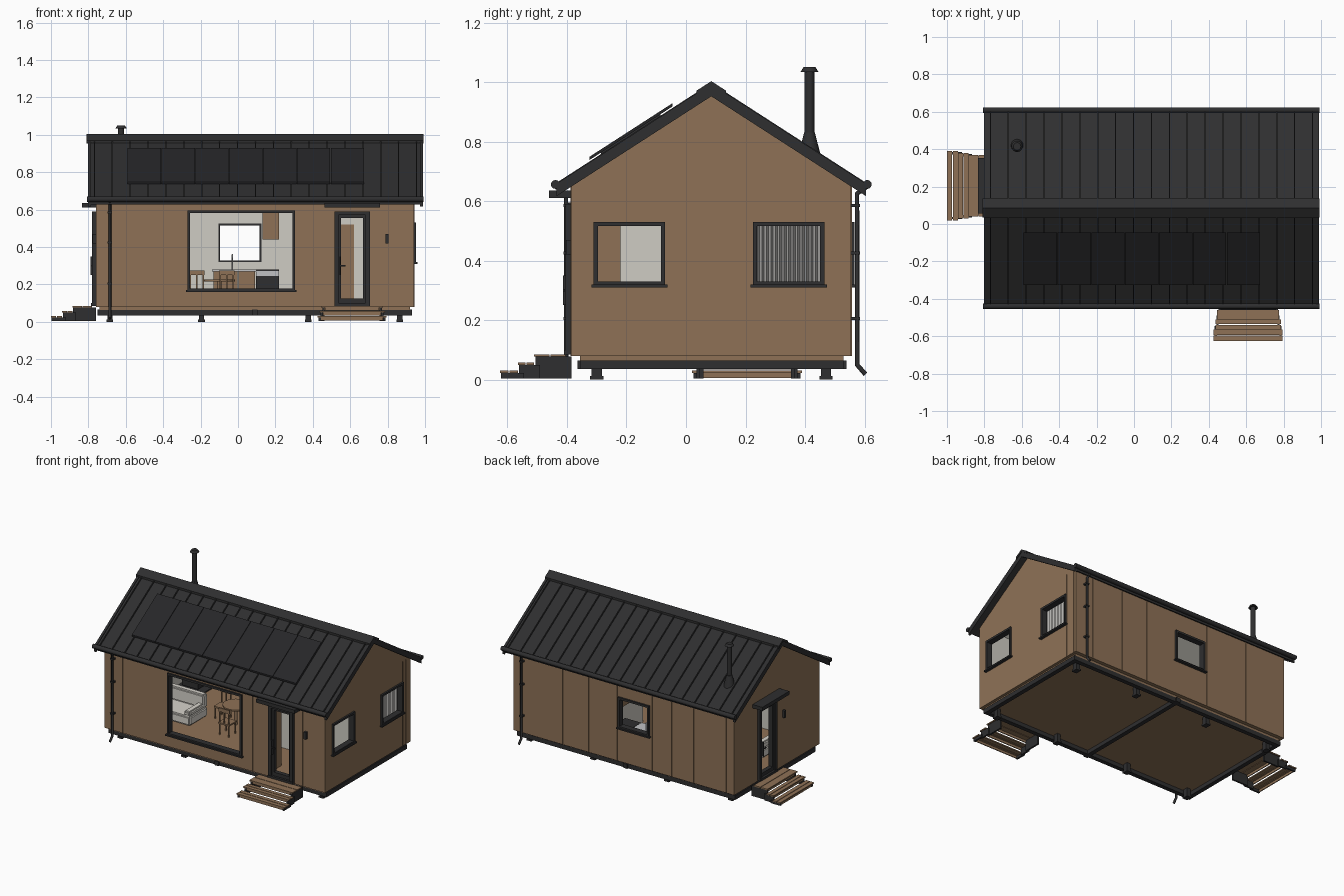
import bpy, bmesh, math
from mathutils import Vector, Matrix

if "Cube" in bpy.data.objects:
    bpy.data.objects.remove(bpy.data.objects["Cube"])


def material(name, r, g, b):
    m = bpy.data.materials.new(name)
    m.diffuse_color = [(c / 255) ** 2.2 for c in (r, g, b)] + [1]
    m.use_nodes = True
    m.node_tree.nodes["Principled BSDF"].inputs["Base Color"].default_value = m.diffuse_color
    return m


WOOD = material("timber", 141, 113, 87)
DARK = material("charcoal_metal", 50, 50, 51)
SOLAR = material("solar_black", 42, 42, 44)
PLASTER = material("plaster", 206, 203, 194)
CLOTH = material("curtain_grey", 178, 177, 174)
FABRIC = material("sofa_fabric", 214, 210, 202)
STEEL = material("steel", 190, 192, 194)
YC, X0, X1, YF, YB = 0.085, -0.76, 0.94, -0.385, 0.555


def finish(name, bm, mat):
    bmesh.ops.recalc_face_normals(bm, faces=bm.faces)
    me = bpy.data.meshes.new(name)
    bm.to_mesh(me)
    bm.free()
    me.materials.append(mat)
    ob = bpy.data.objects.new(name, me)
    bpy.context.collection.objects.link(ob)
    return ob


def boxes(name, items, mat, bevel=0):
    bm = bmesh.new()
    for a, b, c, d, e, f in items:
        m = Matrix.Translation(((a + b) / 2, (c + d) / 2, (e + f) / 2)) @ Matrix.Diagonal((abs(b - a), abs(d - c), abs(f - e), 1))
        bmesh.ops.create_cube(bm, size=1, matrix=m)
    if bevel:
        bmesh.ops.bevel(bm, geom=bm.edges[:], offset=bevel, segments=2, affect='EDGES')
    return finish(name, bm, mat)


def prisms(name, profile, spans, mat):
    """Extrude a y,z profile along x, once for each x span."""
    bm = bmesh.new()
    for a, b in spans:
        ends = [[bm.verts.new((x, y, z)) for y, z in profile] for x in (a, b)]
        bm.faces.new(ends[0])
        bm.faces.new(ends[1])
        n = len(profile)
        for i in range(n):
            j = (i + 1) % n
            bm.faces.new((ends[0][i], ends[0][j], ends[1][j], ends[1][i]))
    return finish(name, bm, mat)


def cone(name, p, q, r1, r2, mat, n=20):
    p, q = Vector(p), Vector(q)
    bm = bmesh.new()
    rot = (q - p).to_track_quat('Z', 'Y').to_matrix().to_4x4()
    bmesh.ops.create_cone(bm, cap_ends=True, segments=n, radius1=r1, radius2=r2, depth=(q - p).length,
                          matrix=Matrix.Translation((p + q) / 2) @ rot)
    for f in bm.faces:
        f.smooth = len(f.verts) == 4
    return finish(name, bm, mat)


def tube(name, pts, r, mat):
    cu = bpy.data.curves.new(name, 'CURVE')
    cu.dimensions, cu.bevel_depth, cu.bevel_resolution, cu.use_fill_caps = '3D', r, 2, True
    s = cu.splines.new('POLY')
    s.points.add(len(pts) - 1)
    for v, p in zip(s.points, pts):
        v.co = (*p, 1)
    cu.materials.append(mat)
    bpy.context.collection.objects.link(bpy.data.objects.new(name, cu))


def on(side, u0, u1, d0, d1, z0, z1):
    """Box on a wall: u runs along the wall, d is distance outward."""
    return {'front': (u0, u1, YF - d1, YF - d0, z0, z1), 'back': (u0, u1, YB + d0, YB + d1, z0, z1),
            'left': (X0 - d1, X0 - d0, u0, u1, z0, z1), 'right': (X1 + d0, X1 + d1, u0, u1, z0, z1)}[side]


# Openings: name, side, u range, z range
WINDOWS = [("picture_window", 'front', -0.27, 0.305, 0.165, 0.595), ("kitchen_window", 'back', -0.11, 0.13, 0.315, 0.53),
           ("hall_window", 'right', -0.31, -0.07, 0.315, 0.53), ("bedroom_window", 'right', 0.225, 0.465, 0.315, 0.53)]
DOORS = [("front_door", 'front', 0.61, 1), ("side_door", 'left', 0.205, -1)]

# Gabled wall shell with openings
walls = prisms("walls", [(YF, .08), (YB, .08), (YB, .66), (YC, .965), (YF, .66)], [(X0, X1)], WOOD)
inside = [(YF + .03, .05), (YB - .03, .05), (YB - .03, .65), (YC, .936), (YF + .03, .65)]
cutters = [prisms("cut_room", inside, [(X0 + .03, X1 - .03)], WOOD)]
for n, s, u0, u1, z0, z1 in WINDOWS:
    cutters.append(boxes("cut_" + n, [on(s, u0 + .005, u1 - .005, -.06, .05, z0 + .005, z1 - .005)], WOOD))
for n, s, u, k in DOORS:
    cutters.append(boxes("cut_" + n, [on(s, u - .09, u + .09, -.06, .05, .092, .585)], WOOD))
for c in cutters:
    c.hide_render = True
    m = walls.modifiers.new(c.name, 'BOOLEAN')
    m.operation, m.solver, m.object = 'DIFFERENCE', 'EXACT', c
bpy.context.view_layer.update()
me = bpy.data.meshes.new_from_object(walls.evaluated_get(bpy.context.evaluated_depsgraph_get()))
walls.modifiers.clear()
walls.data = me
for c in cutters:
    bpy.data.objects.remove(c)
me.materials.clear()
me.materials.append(WOOD)
me.materials.append(PLASTER)
for p in me.polygons:
    x, y, z = p.center
    p.material_index = int(X0 + .029 < x < X1 - .029 and YF + .029 < y < YB - .029 and z > .081)

# Cladding battens
b = [on('front', x, x + .004, 0, .003, .08, .65) for x in (-.62, -.53, -.36, -.277, .312, .38, .47, .765, .84, .91)]
b += [on('back', x, x + .004, 0, .003, .08, .65) for x in (-.7, -.66, -.45, -.28, -.13, .14, .36, .56, .8)]
b += [on('right', y, y + .004, 0, .003, .08, .67) for y in (.465, .5, .53)]
boxes("cladding_battens", b, WOOD)

# Windows: frame, proud trim and sill
for n, s, u0, u1, z0, z1 in WINDOWS:
    w = .014
    boxes(n + "_frame", [on(s, u0, u0 + w, -.03, .012, z0, z1), on(s, u1 - w, u1, -.03, .012, z0, z1),
                         on(s, u0, u1, -.03, .012, z1 - w, z1), on(s, u0, u1, -.03, .012, z0, z0 + w),
                         on(s, u0 - .008, u1 + .008, 0, .02, z0 - .005, z0 + .004)], DARK)

# Doors with canopy, handle, wall lamp and steps
for n, s, u, k in DOORS:
    boxes(n + "_frame", [on(s, u - .095, u - .072, -.03, .02, .09, .59), on(s, u + .072, u + .095, -.03, .02, .09, .59),
                         on(s, u - .095, u + .095, -.03, .02, .57, .59), on(s, u - .095, u + .095, -.03, .025, .085, .1)], DARK)
    boxes(n + "_leaf", [on(s, u - .074, u - .058, -.02, .01, .1, .57), on(s, u + .058, u + .074, -.02, .01, .1, .57),
                        on(s, u - .06, u + .06, -.02, .01, .555, .57), on(s, u - .06, u + .06, -.02, .01, .1, .125)], DARK)
    boxes(n + "_handle", [on(s, u - k * .068, u - k * .062, .01, .028, .25, .35),
                          on(s, u - k * .068, u - k * .035, .022, .028, .296, .304)], DARK)
    boxes(n + "_canopy", [on(s, u - .148, u + .148, 0, .075, .61, .635)], DARK)
    boxes(n + "_lamp", [on(s, u + k * .178, u + k * .194, 0, .018, .42, .47)], DARK)
    planks, sides = [], []
    for d0, d1, z, h in ((0.02, .125, .085, .165), (.125, .18, .058, .175), (.18, .24, .03, .185)):
        mid = (d0 + d1) / 2
        planks += [on(s, u - h, u + h, d0, mid - .002, z - .008, z), on(s, u - h, u + h, mid + .002, d1, z - .008, z),
                   on(s, u - h + .02, u + h - .02, d1 - .012, d1 - .006, z - .024, z - .008)]
        sides += [on(s, u + e * (h - .012) - .006, u + e * (h - .012) + .006, d0 - .02, d1 - .004, .004, z - .008) for e in (-1, 1)]
    boxes(n + "_step_treads", planks, WOOD)
    boxes(n + "_step_sides", sides, DARK)

# Floor and trailer-style chassis
boxes("floor", [(X0 + .02, X1 - .02, YF + .028, YB - .026, .062, .088)], WOOD)
boxes("chassis", [(-.75, .93, -.355, -.325, .035, .065), (-.75, .93, .5, .53, .035, .065),
                  (-.75, -.72, -.355, .53, .035, .065), (.9, .93, -.355, .53, .035, .065),
                  (.075, .105, -.365, .54, .035, .065)], DARK)
feet = []
for x in (-.685, -.195, .375, .865):
    for y in (-.3, .47):
        feet += [(x - .014, x + .014, y - .017, y + .017, .004, .07), (x - .018, x + .018, y - .022, y + .022, 0, .012)]
boxes("feet", feet, DARK)


# Roof: chevron sheet, seams, ridge, barge boards and gutters
def top(d):
    return .988 - .645 * d


def chevron(d, up, down):
    return [(YC - d, top(d) + up), (YC, top(0) + up), (YC + d, top(d) + up),
            (YC + d, top(d) - down), (YC, top(0) - down), (YC - d, top(d) - down)]


prisms("roof", chevron(.515, 0, .028), [(-.79, .975)], DARK)
prisms("barge_boards", chevron(.52, .006, .036), [(-.803, -.787), (.972, .988)], DARK)
prisms("ridge_cap", chevron(.05, .015, .002), [(-.81, .992)], DARK)
prisms("roof_seams", chevron(.515, .009, .002), [(x - .003, x + .003) for x in (-.768 + .0957 * i for i in range(19))], DARK)
for n, e in (("front", -1), ("back", 1)):
    y = YC + e * .524
    cone(n + "_gutter", (-.808, y, .656), (.992, y, .656), .015, .015, DARK, 12)
    x, wy = (-.685, YF - .018) if e < 0 else (.865, YB + .02)
    tube(n + "_downpipe", [(x, y, .65), (x, wy, .625), (x, wy, .05), (x, wy + e * .028, .018)], .008, DARK)
    boxes(n + "_pipe_clips", [(x - .012, x + .012, wy - e * .02, wy + e * .009, z, z + .01) for z in (.2, .42, .58)], DARK)

# Solar panels floating above the front slope
d0, d1 = .13, .41
panel = [(YC - d0, top(d0) + .014), (YC - d0, top(d0) + .025), (YC - d1, top(d1) + .025), (YC - d1, top(d1) + .014)]
prisms("solar_panels", panel, [(-.59 + .181 * i, -.59 + .181 * i + .178) for i in range(7)], SOLAR)
rail = [(YC - .17, top(.17)), (YC - .17, top(.17) + .015), (YC - .37, top(.37) + .015), (YC - .37, top(.37))]
prisms("solar_rails", rail, [(-.5 + .2 * i, -.49 + .2 * i) for i in range(6)], DARK)

# Chimney and wood stove
CX, CY = -.625, .415
cone("chimney_base", (CX, CY, .745), (CX, CY, .83), .04, .018, DARK)
cone("chimney_pipe", (CX, CY, .25), (CX, CY, 1.04), .016, .016, DARK)
cone("chimney_cap", (CX, CY, 1.034), (CX, CY, 1.05), .03, .02, DARK)
boxes("wood_stove", [(CX - .06, CX + .06, CY - .05, CY + .05, .11, .26), (CX - .1, CX + .1, CY - .1, CY + .1, .088, .096)], DARK)

# Interior partitions, doors and wardrobe
boxes("partitions", [(.33, .345, 0, .525, .088, .65), (.33, .91, 0, .015, .088, .65)], PLASTER)
boxes("inner_door", [(.535, .62, -.008, 0, .09, .52)], WOOD)
boxes("wardrobe", [(.35, .49, YF + .03, -.22, .088, .58)], WOOD)

# Pleated bedroom curtain
bm = bmesh.new()
row = [(bm.verts.new((.9 + .006 * (-1) ** i, .21 + .0075 * i, .29)), bm.verts.new((.9 + .006 * (-1) ** i, .21 + .0075 * i, .55)))
       for i in range(37)]
for p, q in zip(row, row[1:]):
    bm.faces.new((p[0], q[0], q[1], p[1]))
finish("curtain", bm, CLOTH)

# Kitchen along the back wall
boxes("kitchen_cabinets", [(-.13, -.002, .36, .525, .1, .268), (.002, .09, .36, .525, .1, .268), (.13, .22, .43, .525, .44, .6)], WOOD)
boxes("counter", [(-.14, .095, .35, .525, .268, .28)], STEEL)
boxes("oven", [(.097, .22, .355, .525, .09, .245), (.097, .22, .355, .525, .272, .28)], DARK)
boxes("oven_panel", [(.097, .22, .35, .52, .245, .272)], STEEL)
tube("tap", [(-.03, .48, .28), (-.03, .48, .36), (-.03, .44, .36), (-.03, .44, .34)], .004, STEEL)

# Sofa
boxes("sofa", [(-.62, -.3, -.1, .1, .1, .165), (-.62, -.3, .05, .1, .165, .26),
               (-.62, -.57, -.1, .1, .165, .21), (-.35, -.3, -.1, .1, .165, .2)], FABRIC, .01)

# Round table and two chairs
cone("table_top", (-.1, .12, .215), (-.1, .12, .225), .085, .085, WOOD)
cone("table_leg", (-.1, .12, .088), (-.1, .12, .215), .012, .012, WOOD, 10)
for n, x, y, e in (("near_chair", -.06, -.03, -1), ("far_chair", -.22, .15, 1)):
    legs = [(x + i * .035 - .004, x + i * .035 + .004, y + j * .035 - .004, y + j * .035 + .004, .088, .17) for i in (-1, 1) for j in (-1, 1)]
    back = [(x + i * .035 - .004, x + i * .035 + .004, y + e * .035 - .004, y + e * .035 + .004, .17, .27) for i in (-1, 0, 1)]
    boxes(n, legs + back + [(x - .042, x + .042, y - .042, y + .042, .165, .175),
                            (x - .042, x + .042, y + e * .035 - .005, y + e * .035 + .005, .25, .275)], WOOD)
